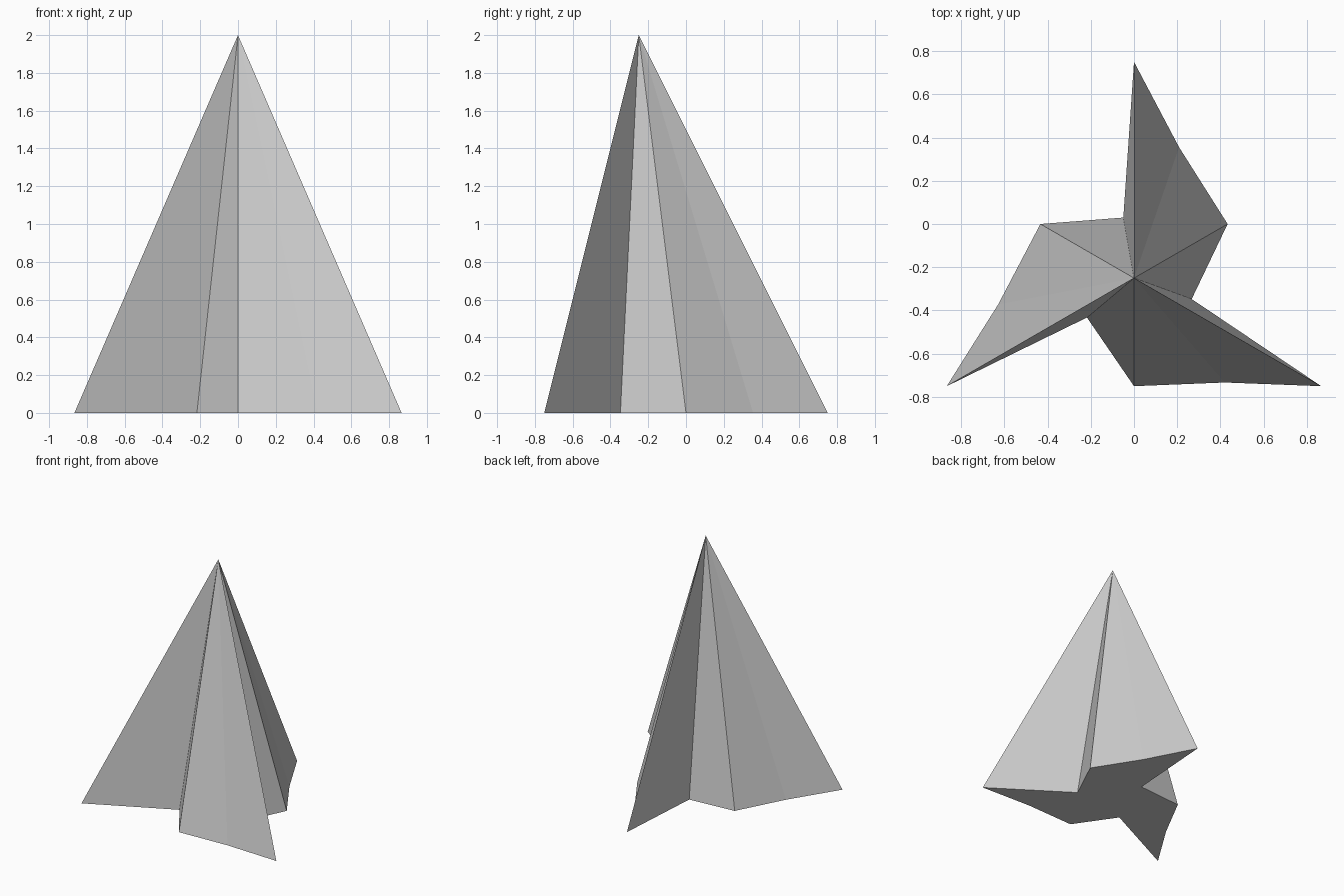
import bpy, bmesh
from math import radians, cos, sin

if "Cube" in bpy.data.objects:
    bpy.data.objects.remove(bpy.data.objects["Cube"])

CENTRE_Y = -0.25
HEIGHT = 2.0
# One arm of the base star: (radius, angle), repeated three times
ARM = [(0.284, -20), (0.5, 30), (0.64, 71), (1.0, 90)]

# Twisted three-armed star pyramid
bm = bmesh.new()
base = []
for turn in (0, 120, 240):
    for r, a in ARM:
        t = radians(a + turn)
        base.append(bm.verts.new((r * cos(t), CENTRE_Y + r * sin(t), 0)))
apex = bm.verts.new((0, CENTRE_Y, HEIGHT))

# Flat underside and sloping sides
bm.faces.new(base[::-1])
for a, b in zip(base, base[1:] + base[:1]):
    bm.faces.new((a, b, apex))
bmesh.ops.recalc_face_normals(bm, faces=bm.faces)

mesh = bpy.data.meshes.new("star_pyramid")
bm.to_mesh(mesh)
bm.free()
bpy.context.collection.objects.link(bpy.data.objects.new("star_pyramid", mesh))
